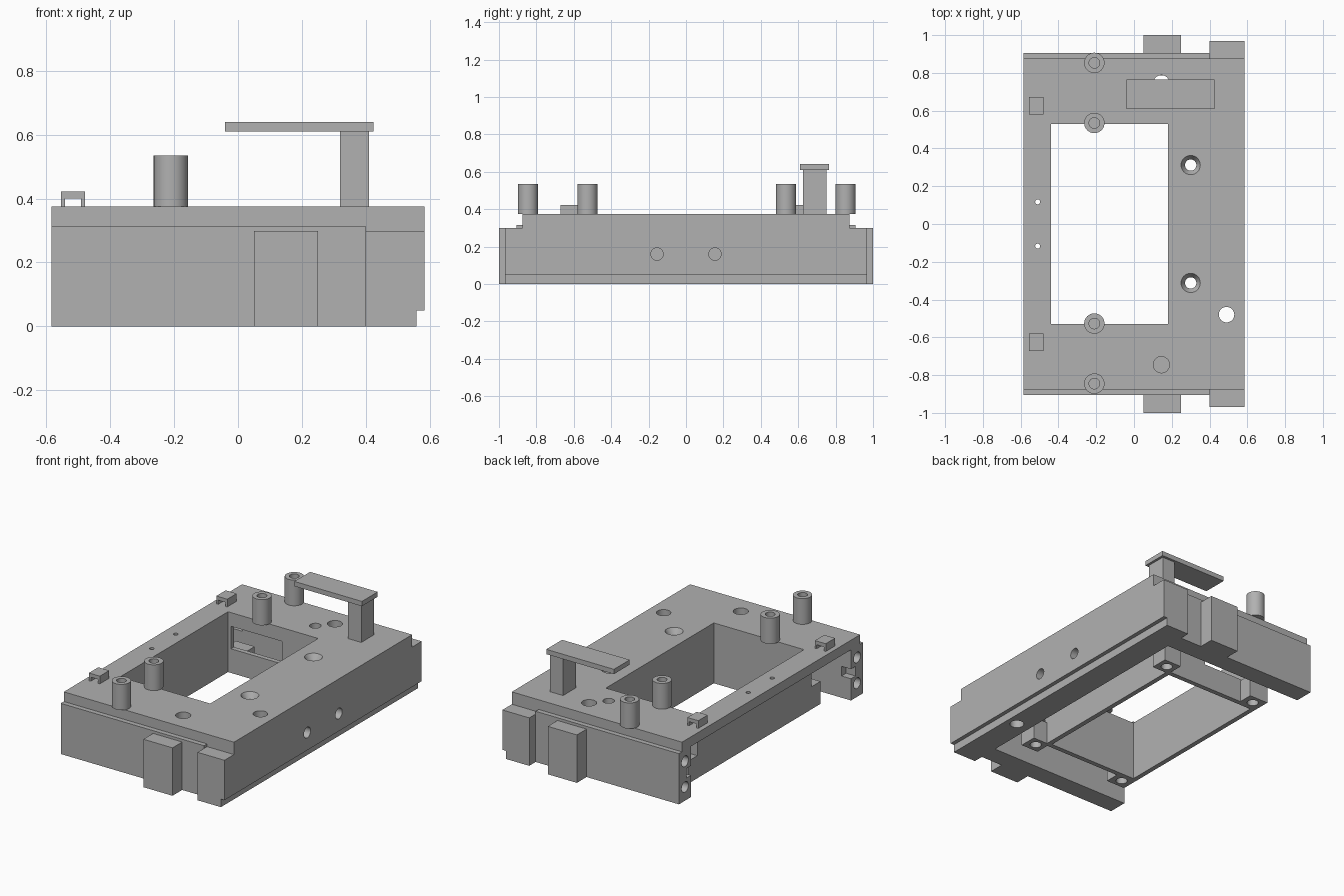
import bpy, bmesh
from math import radians
from mathutils import Matrix

cube = bpy.data.objects.get("Cube")
if cube:
    bpy.data.objects.remove(cube, do_unlink=True)

grey = bpy.data.materials.new("plain_grey")
grey.use_nodes = True
colour = (0.44, 0.44, 0.44, 1)
grey.diffuse_color = colour
grey.node_tree.nodes["Principled BSDF"].inputs["Base Color"].default_value = colour


def finish(name, bm):
    bmesh.ops.recalc_face_normals(bm, faces=bm.faces)
    mesh = bpy.data.meshes.new(name)
    bm.to_mesh(mesh)
    bm.free()
    mesh.materials.append(grey)
    obj = bpy.data.objects.new(name, mesh)
    bpy.context.collection.objects.link(obj)
    return obj


def box(name, x, y, z):
    bm = bmesh.new()
    bmesh.ops.create_cube(bm, size=1)
    for v in bm.verts:
        v.co = [a + (b - a) * (c + 0.5) for (a, b), c in zip((x, y, z), v.co)]
    return finish(name, bm)


def rod(name, centre, r, depth, axis="Z", r_top=None):
    bm = bmesh.new()
    turn = Matrix.Rotation(radians(90), 4, "Y") if axis == "X" else Matrix()
    bmesh.ops.create_cone(bm, cap_ends=True, segments=32, radius1=r,
                          radius2=r if r_top is None else r_top, depth=depth,
                          matrix=Matrix.Translation(centre) @ turn)
    return finish(name, bm)


def extrude_y(name, profile, y0, y1):
    bm = bmesh.new()
    face = bm.faces.new([bm.verts.new((x, y0, z)) for x, z in profile])
    new = bmesh.ops.extrude_face_region(bm, geom=[face])["geom"]
    for v in new:
        if isinstance(v, bmesh.types.BMVert):
            v.co.y = y1
    return finish(name, bm)


def cut(obj, cutters):
    bpy.context.view_layer.objects.active = obj
    for c in cutters:
        c.hide_render = True
        mod = obj.modifiers.new("cut", "BOOLEAN")
        mod.operation = "DIFFERENCE"
        mod.solver = "EXACT"
        mod.object = c
        bpy.ops.object.modifier_apply(modifier=mod.name)
        bpy.data.objects.remove(c, do_unlink=True)


def smooth(obj):
    bpy.ops.object.select_all(action="DESELECT")
    obj.select_set(True)
    bpy.context.view_layer.objects.active = obj
    bpy.ops.object.shade_smooth_by_angle(angle=radians(30))


TOP, SHELF = 0.375, 0.315
WIN_X, WIN_Y = (-0.44, 0.18), (-0.53, 0.53)

# Deck plate with the thick side rail
rail = [(0.4, 0), (0.56, 0), (0.56, 0.05), (0.585, 0.05)]
deck = extrude_y("deck_and_side_rail", [(-0.585, SHELF), (0.4, SHELF)] + rail
                 + [(0.585, TOP), (-0.585, TOP)], -0.875, 0.875)
holes = [box("window_cutter", WIN_X, WIN_Y, (0.2, 0.5)),
         rod("rail_hole", (0.49, -0.48, 0.2), 0.041, 0.6),
         rod("rear_hole", (0.145, 0.745, TOP), 0.043, 0.3),
         rod("small_rear_hole", (0.07, 0.66, TOP), 0.033, 0.3),
         rod("blind_hole", (0.145, -0.745, TOP), 0.043, 0.09)]
for s in (-1, 1):
    holes += [rod("pin_hole", (-0.51, s * 0.117, TOP), 0.013, 0.3),
              rod("screw_hole", (0.3, s * 0.312, TOP), 0.03, 0.3),
              rod("countersink", (0.3, s * 0.312, TOP - 0.015), 0.03, 0.04, r_top=0.054),
              rod("side_hole", (0.55, s * 0.155, 0.16), 0.033, 0.2, "X")]
cut(deck, holes)
smooth(deck)

# End walls, outer pads and corner blocks
for s, side in ((-1, "front"), (1, "back")):
    span = lambda a, b: tuple(sorted((s * a, s * b)))
    wall = box(side + "_end_wall", (-0.585, 0.4), span(0.785, 0.905), (0, SHELF))
    cut(wall, [rod("end_hole", (-0.585, s * 0.845, z), 0.033, 0.3, "X") for z in (0.085, 0.245)]
        + [box("end_slot", (-0.65, -0.52), span(0.77, 0.83), (0.135, 0.195))])
    smooth(wall)
    box(side + "_pad", (0.05, 0.25), span(0.9, 1.0), (0, 0.298))
    y0, y1 = span(0.785, 0.968)
    extrude_y(side + "_corner_block", rail + [(0.585, 0.298), (0.4, 0.298)], y0, y1)

    # Screw bosses under the window frame
    for x0, x1, label in ((-0.47, -0.34, "left"), (0.19, 0.31, "right")):
        boss = box(f"{side}_{label}_boss", (x0, x1), span(0.54, 0.65), (0, 0.14))
        cut(boss, [rod("boss_hole", ((x0 + x1) / 2, s * 0.595, 0), 0.033, 0.2)])
        smooth(boss)

    # Small bridge clips on the deck
    clip = box(side + "_clip", (-0.555, -0.48), span(0.58, 0.672), (TOP, 0.423))
    cut(clip, [box("clip_slot", (-0.542, -0.492), span(0.5, 0.8), (0.3, 0.4))])

# Frame hanging below the window, open in the back wall
frame = box("window_frame", (-0.47, 0.21), (-0.56, 0.56), (0, SHELF))
cut(frame, [box("frame_cutter", WIN_X, WIN_Y, (-0.1, 0.5)),
            box("opening_cutter", (-0.42, -0.07), (0.5, 0.6), (0.15, 0.29))])

# Hollow standoffs
for i, y in enumerate((-0.845, -0.527, 0.535, 0.853)):
    tube = rod(f"standoff_{i + 1}", (-0.21, y, 0.455), 0.054, 0.16)
    cut(tube, [rod("bore", (-0.21, y, 0.535), 0.028, 0.2)])
    smooth(tube)

# Raised arm on its post
box("arm_post", (0.32, 0.41), (0.625, 0.75), (TOP, 0.612))
box("arm_bar", (-0.04, 0.425), (0.61, 0.765), (0.61, 0.64))
